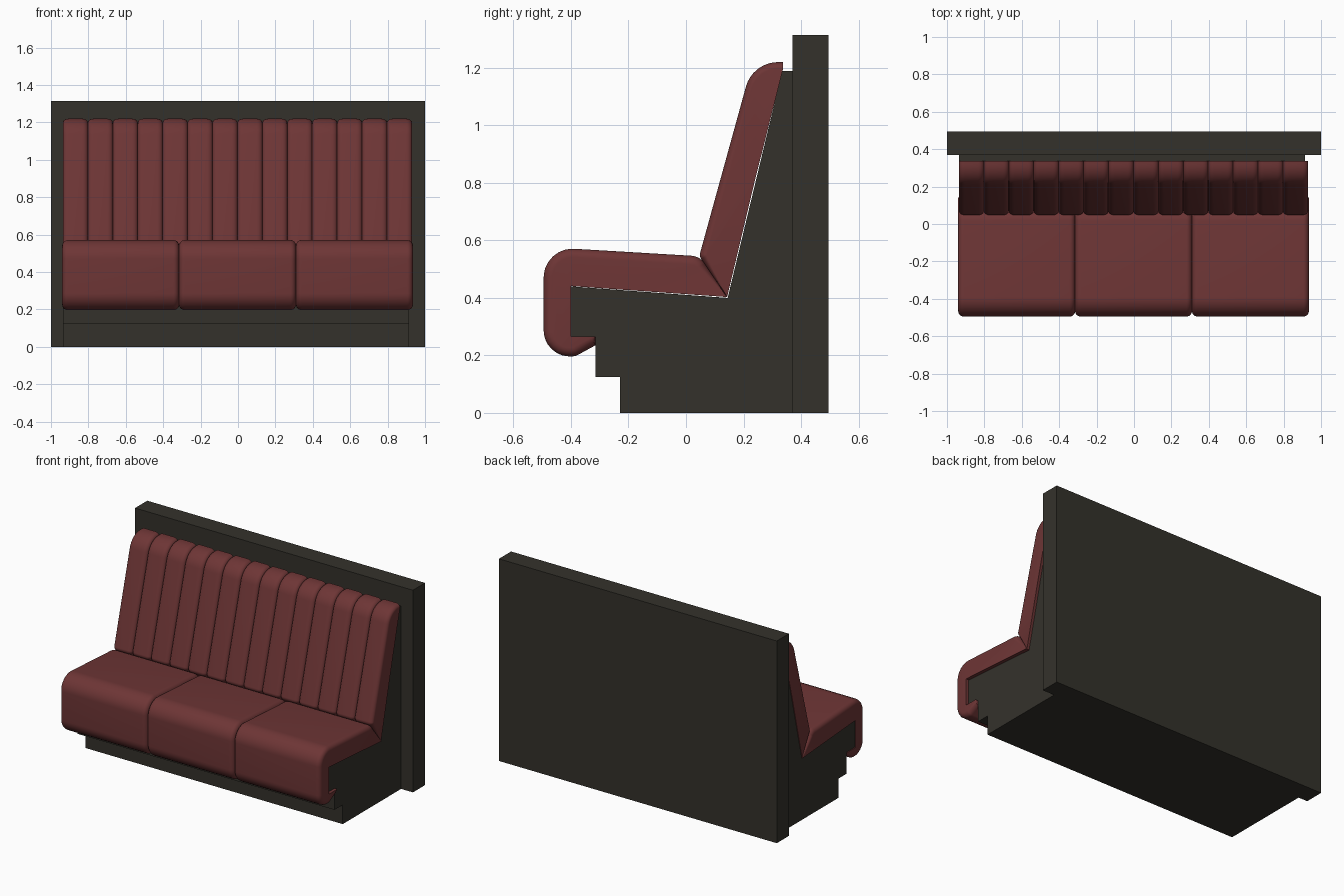
import bpy, bmesh, math
from mathutils import Vector

if "Cube" in bpy.data.objects:
    bpy.data.objects.remove(bpy.data.objects["Cube"])


def material(name, rgb):
    m = bpy.data.materials.new(name)
    m.diffuse_color = (*rgb, 1)
    m.use_nodes = True
    m.node_tree.nodes["Principled BSDF"].inputs["Base Color"].default_value = m.diffuse_color
    return m


RED = material("red_leather", (0.155, 0.036, 0.036))
DARK = material("dark_wood", (0.034, 0.031, 0.024))


def finish(bm, name, mat, angle=40):
    """Smooth shading with sharp edges kept, then make the object."""
    bmesh.ops.recalc_face_normals(bm, faces=bm.faces)
    for f in bm.faces:
        f.smooth = True
    for e in bm.edges:
        e.smooth = len(e.link_faces) == 2 and e.calc_face_angle(0) < math.radians(angle)
    me = bpy.data.meshes.new(name)
    bm.to_mesh(me)
    bm.free()
    me.materials.append(mat)
    ob = bpy.data.objects.new(name, me)
    bpy.context.collection.objects.link(ob)
    return ob


def extrude(name, profile, x0, x1, mat):
    """Extrude a (y, z) outline along x."""
    bm = bmesh.new()
    rings = [[bm.verts.new((x, y, z)) for y, z in profile] for x in (x0, x1)]
    n = len(profile)
    for i in range(n):
        j = (i + 1) % n
        bm.faces.new((rings[0][i], rings[0][j], rings[1][j], rings[1][i]))
    for r in rings:
        bm.faces.new(r)
    return finish(bm, name, mat)


def fillet(points, steps=8):
    """Polyline of (y, z, radius) with its corners rounded."""
    out = [Vector(points[0][:2])]
    for a, b, c in zip(points, points[1:], points[2:]):
        p = Vector(b[:2])
        u = (Vector(a[:2]) - p).normalized()
        v = (Vector(c[:2]) - p).normalized()
        half = u.angle(v) / 2
        t = b[2] / math.tan(half)
        centre = p + (u + v).normalized() * (b[2] / math.sin(half))
        s, e = p + u * t - centre, p + v * t - centre
        for k in range(steps + 1):
            w = s.lerp(e, k / steps).normalized() * b[2]
            out.append(centre + w)
    out.append(Vector(points[-1][:2]))
    return out


def cushion(name, outer, inner, x0, x1, rx, depth):
    """Padded part: outer curve runs clockwise seen from +x and ends in the crease."""
    normals = []
    for i in range(len(outer)):
        d = outer[min(i + 1, len(outer) - 1)] - outer[max(i - 1, 0)]
        normals.append(Vector((d.y, -d.x)).normalized())
    normals[-1] = Vector((0, 0))  # no rounding in the crease
    sections = []
    n = 6
    for k in range(n + 1):
        a = k / n * math.pi / 2
        sections.append((rx * (1 - math.cos(a)), depth * (1 - math.sin(a))))
    rows = [(x0 + dx, o) for dx, o in sections]
    rows += [(x1 - dx, o) for dx, o in reversed(sections)]
    bm = bmesh.new()
    rings = []
    for x, o in rows:
        pts = [p + nn * o for p, nn in zip(outer, normals)] + inner
        rings.append([bm.verts.new((x, p.x, p.y)) for p in pts])
    m = len(rings[0])
    for r, q in zip(rings, rings[1:]):
        for i in range(m):
            j = (i + 1) % m
            bm.faces.new((r[i], r[j], q[j], q[i]))
    bm.faces.new(rings[0])
    bm.faces.new(rings[-1])
    return finish(bm, name, RED)


# wall panel behind the bench
extrude("back_panel", [(0.37, 0), (0.495, 0), (0.495, 1.315), (0.37, 1.315)], -1, 1, DARK)

# stepped base with sloped back support
extrude("base", [(-0.23, 0), (-0.23, 0.125), (-0.315, 0.125), (-0.315, 0.265),
                 (-0.40, 0.265), (-0.40, 0.44), (0.145, 0.40), (0.335, 1.19),
                 (0.37, 1.19), (0.37, 0)], -0.935, 0.915, DARK)

# three seat cushions wrapping over the front edge
seat_outer = fillet([(-0.315, 0.235, 0), (-0.385, 0.197, 0.04), (-0.495, 0.195, 0.09),
                     (-0.495, 0.577, 0.10), (0.048, 0.545, 0.06), (0.143, 0.403, 0)])
seat_inner = [Vector(p) for p in ((-0.40, 0.441), (-0.40, 0.265), (-0.315, 0.265))]
W = 1.875 / 3
for i in range(3):
    x = -0.94 + i * W
    cushion(f"seat_cushion_{i + 1}", seat_outer, seat_inner, x, x + W, 0.03, 0.03)

# fourteen upright back channels (outline mirrored so it ends in the crease)
back_outer = fillet([(0.338, 1.22, 0), (0.232, 1.22, 0.115), (0.046, 0.545, 0.025),
                     (0.143, 0.403, 0)])


def back_channel(name, x0, x1):
    # the same outline serves directly: it runs top, front, crease
    flipped = [Vector((-p.x, p.y)) for p in back_outer]
    ob = cushion(name, flipped, [Vector((-0.24, 0.81))], x0, x1, 0.03, 0.022)
    for v in ob.data.vertices:
        v.co.y = -v.co.y
    ob.data.flip_normals()


C = 1.866 / 14
for i in range(14):
    x = -0.936 + i * C
    back_channel(f"back_channel_{i + 1}", x, x + C)
